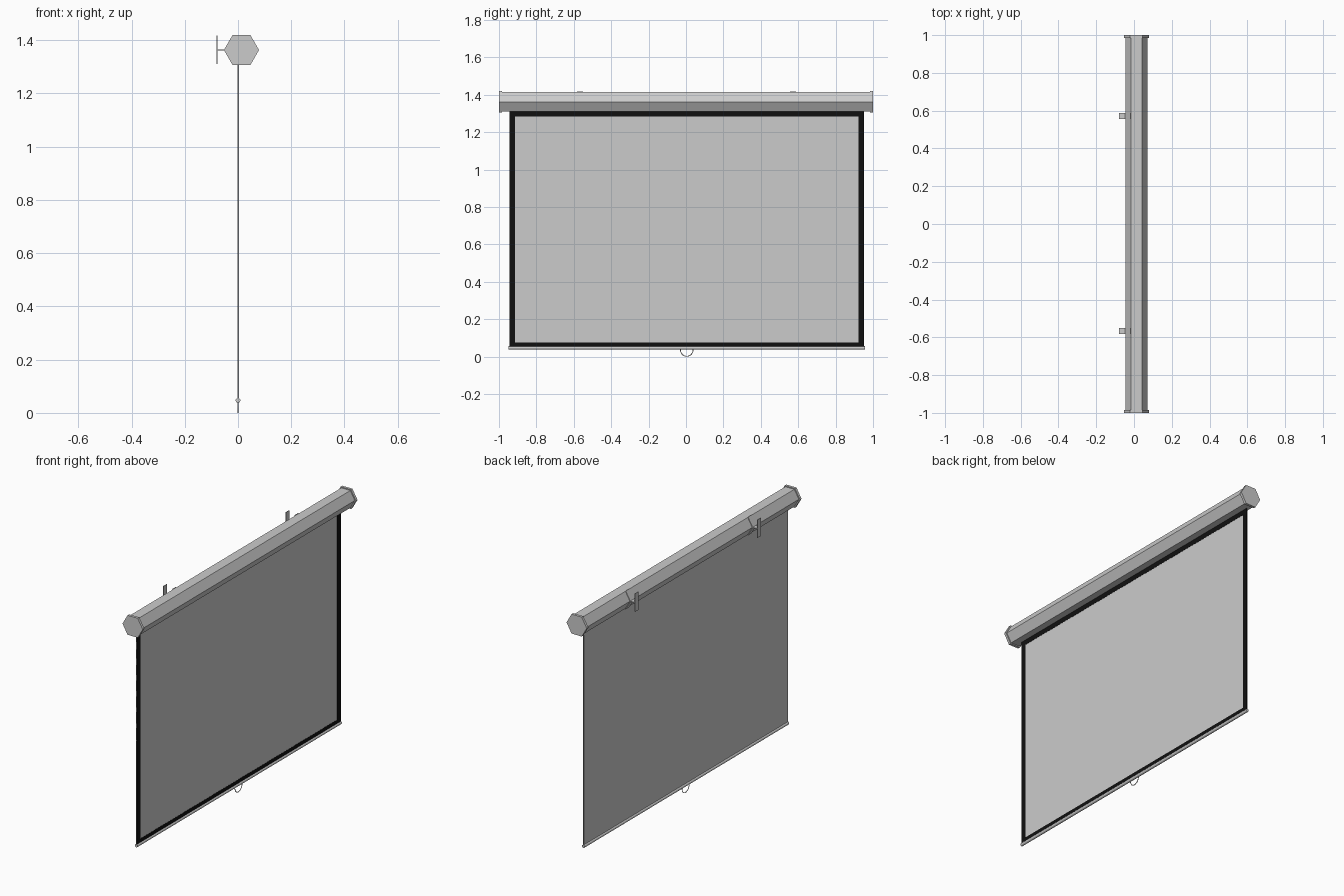
import bpy, bmesh, math

if "Cube" in bpy.data.objects:
    bpy.data.objects.remove(bpy.data.objects["Cube"])

CX, CZ = 0.013, 1.363      # axis of the hexagonal housing
YC = 0.004                 # screen is shifted slightly along y

black = bpy.data.materials.new("border_black")
black.diffuse_color = (0.005, 0.005, 0.005, 1)
black.use_nodes = True
black.node_tree.nodes["Principled BSDF"].inputs["Base Color"].default_value = black.diffuse_color


def finish(name, bm, mat=None):
    bmesh.ops.recalc_face_normals(bm, faces=bm.faces)
    me = bpy.data.meshes.new(name)
    bm.to_mesh(me)
    bm.free()
    ob = bpy.data.objects.new(name, me)
    bpy.context.collection.objects.link(ob)
    if mat:
        me.materials.append(mat)
    return ob


def prism(name, profile, y0, y1):
    """Extrude an (x, z) outline along y."""
    bm = bmesh.new()
    f = bm.faces.new([bm.verts.new((x, y0, z)) for x, z in profile])
    ext = bmesh.ops.extrude_face_region(bm, geom=[f])["geom"]
    bmesh.ops.translate(bm, vec=(0, y1 - y0, 0),
                        verts=[v for v in ext if isinstance(v, bmesh.types.BMVert)])
    return finish(name, bm)


def box(name, x, y, z, mat=None):
    bm = bmesh.new()
    bmesh.ops.create_cube(bm, size=1)
    for v in bm.verts:
        v.co = [lo + (c + 0.5) * (hi - lo) for c, (lo, hi) in zip(v.co, (x, y, z))]
    return finish(name, bm, mat)


def ngon(cx, cz, r, n, a0=0, steps=None):
    return [(cx + r * math.cos(a0 + 2 * math.pi * i / n),
             cz + r * math.sin(a0 + 2 * math.pi * i / n)) for i in range(steps or n)]


# Housing and end caps
prism("housing", ngon(CX, CZ, 0.059, 6), -0.99, 0.99)
prism("end_cap_left", ngon(CX, CZ, 0.066, 6), -1, -0.985)
prism("end_cap_right", ngon(CX, CZ, 0.066, 6), 0.985, 1)

# Wall brackets: clip hugging the rear facets, arm and wall plate
for side, y in (("left", -0.567), ("right", 0.572)):
    ys = (y - 0.016, y + 0.016)
    a = 2 * math.pi / 3
    clip = ngon(CX, CZ, 0.063, 6, a, 3) + ngon(CX, CZ, 0.0585, 6, a, 3)[::-1]
    prism("bracket_clip_" + side, clip, *ys)
    box("bracket_arm_" + side, (-0.078, -0.048), ys, (CZ - 0.002, CZ + 0.002))
    box("bracket_plate_" + side, (-0.080, -0.077), ys, (1.31, 1.417))

# Screen fabric
W, B = 0.949, 0.032
Y0, Y1 = YC - W, YC + W
ZB, ZT = 0.05, 1.32
box("screen_fabric", (-0.002, 0.002), (Y0, Y1), (ZB, ZT))

# Black border on the viewing side
bx = (0.0015, 0.003)
box("border_left", bx, (Y0, Y0 + B), (ZB, ZT), black)
box("border_right", bx, (Y1 - B, Y1), (ZB, ZT), black)
box("border_top", bx, (Y0 + B, Y1 - B), (1.283, ZT), black)
box("border_bottom", bx, (Y0 + B, Y1 - B), (ZB, 0.077), black)

# Bottom weight bar
bar = prism("bottom_bar", ngon(0, 0.047, 0.009, 16), Y0 - 0.003, Y1 + 0.003)
bar.data.shade_smooth()
bar.data.set_sharp_from_angle(angle=math.radians(35))

# Pull handle: half ring of wire
cu = bpy.data.curves.new("pull_handle", "CURVE")
cu.dimensions = "3D"
cu.bevel_depth = 0.002
cu.bevel_resolution = 2
cu.use_fill_caps = True
sp = cu.splines.new("POLY")
N = 24
sp.points.add(N)
for i, p in enumerate(sp.points):
    t = math.pi * (1 + i / N)
    p.co = (0, YC + 0.034 * math.cos(t), 0.039 + 0.037 * math.sin(t), 1)
bpy.context.collection.objects.link(bpy.data.objects.new("pull_handle", cu))
